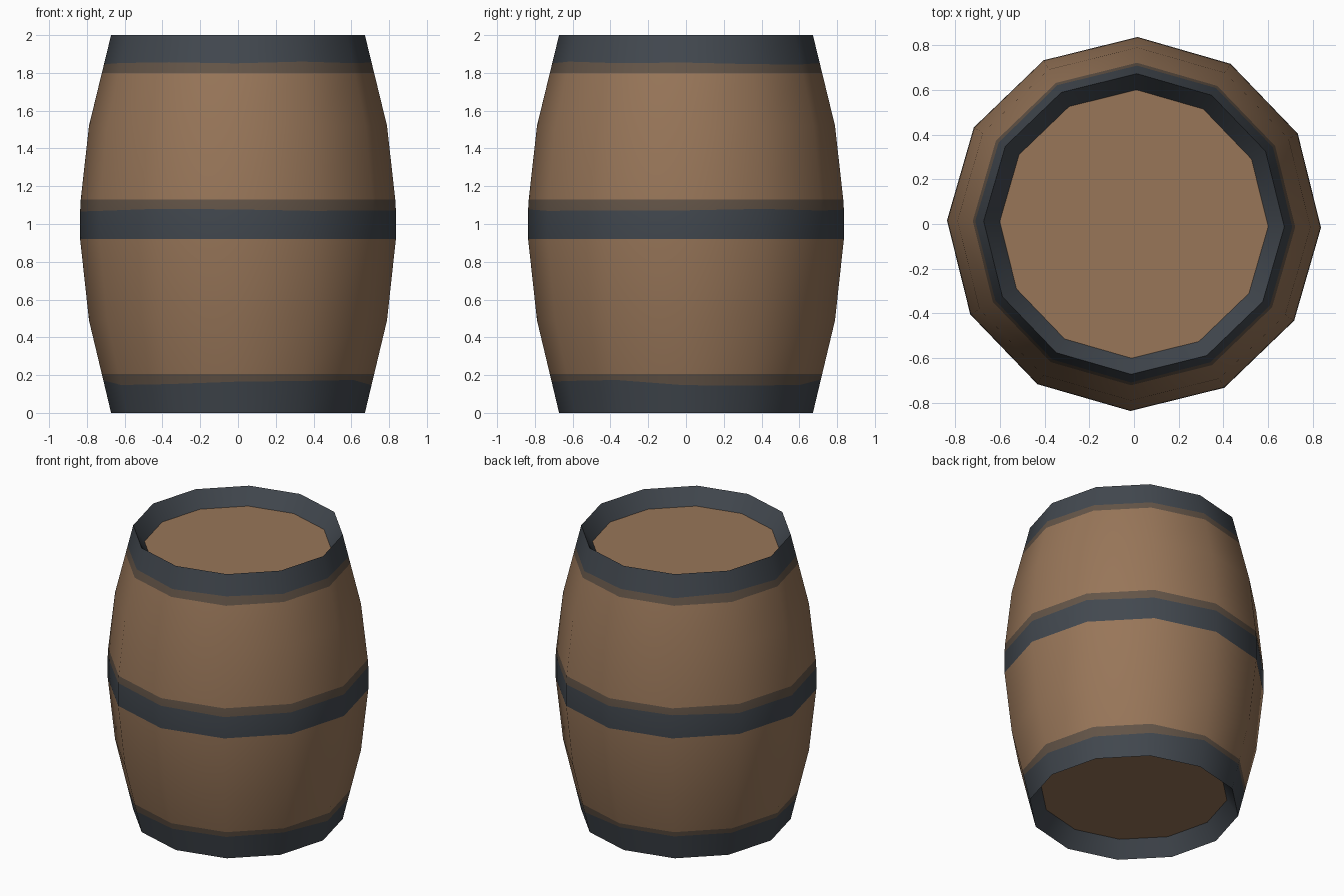
import bpy, bmesh, math, random

if "Cube" in bpy.data.objects:
    bpy.data.objects.remove(bpy.data.objects["Cube"])

random.seed(4)
SIDES = 12
TURN = math.radians(-1.1)


def material(name, srgb):
    lin = [((c / 255 + 0.055) / 1.055) ** 2.4 for c in srgb]
    m = bpy.data.materials.new(name)
    m.diffuse_color = (*lin, 1)
    m.use_nodes = True
    m.node_tree.nodes["Principled BSDF"].inputs["Base Color"].default_value = m.diffuse_color
    return m


wood = material("wood", (152, 118, 89))
iron = material("dark_iron", (66, 72, 79))
worn = material("worn_hoop_edge", (100, 85, 72))

# Bulging silhouette: (height, radius)
CURVE = [(0, .672), (.49, .789), (.91, .836), (1.1, .836), (1.52, .789), (2, .672)]


def radius(z):
    for (z0, r0), (z1, r1) in zip(CURVE, CURVE[1:]):
        if z <= z1:
            return r0 + (r1 - r0) * (z - z0) / (z1 - z0)
    return CURVE[-1][1]


def ring(bm, rs, zs):
    return [bm.verts.new((rs[i] * math.cos(TURN + math.tau * i / SIDES),
                          rs[i] * math.sin(TURN + math.tau * i / SIDES), zs[i]))
            for i in range(SIDES)]


def bridge(bm, a, b, mat):
    for i in range(SIDES):
        j = (i + 1) % SIDES
        bm.faces.new((a[i], a[j], b[j], b[i])).material_index = mat


def finish(bm, name, mats):
    me = bpy.data.meshes.new(name)
    bm.to_mesh(me)
    bm.free()
    for m in mats:
        me.materials.append(m)
    ob = bpy.data.objects.new(name, me)
    bpy.context.collection.objects.link(ob)
    bpy.ops.object.select_all(action='DESELECT')
    ob.select_set(True)
    bpy.context.view_layer.objects.active = ob
    bpy.ops.object.shade_smooth_by_angle(angle=math.radians(40))
    return ob


# Barrel wall: recessed rims and staves, hoops coloured by height.
# Each entry: height, uneven edge amount, colour of the strip above it
WOOD, IRON, WORN = 0, 1, 2
LEVELS = [(0, 0, IRON), (.16, .02, WORN), (.207, 0, WOOD), (.49, 0, WOOD),
          (.92, 0, IRON), (1.075, .01, WORN), (1.13, 0, WOOD), (1.52, 0, WOOD),
          (1.80, 0, WORN), (1.852, .008, IRON), (2, 0, IRON)]
bm = bmesh.new()
prev = ring(bm, [.60] * SIDES, [.11] * SIDES)
strip = IRON
for z, wobble, above in LEVELS:
    zs = [z + random.uniform(-wobble, wobble) for _ in range(SIDES)]
    cur = ring(bm, [radius(h) for h in zs], zs)
    bridge(bm, prev, cur, strip)
    prev, strip = cur, above
bridge(bm, prev, ring(bm, [.60] * SIDES, [1.89] * SIDES), IRON)
finish(bm, "barrel_wall", [wood, iron, worn])

# Recessed lid and base
for name, z in (("lid", 1.89), ("base", .11)):
    bm = bmesh.new()
    vs = ring(bm, [.60] * SIDES, [z] * SIDES)
    bm.faces.new(vs if name == "lid" else vs[::-1])
    finish(bm, name, [wood])
